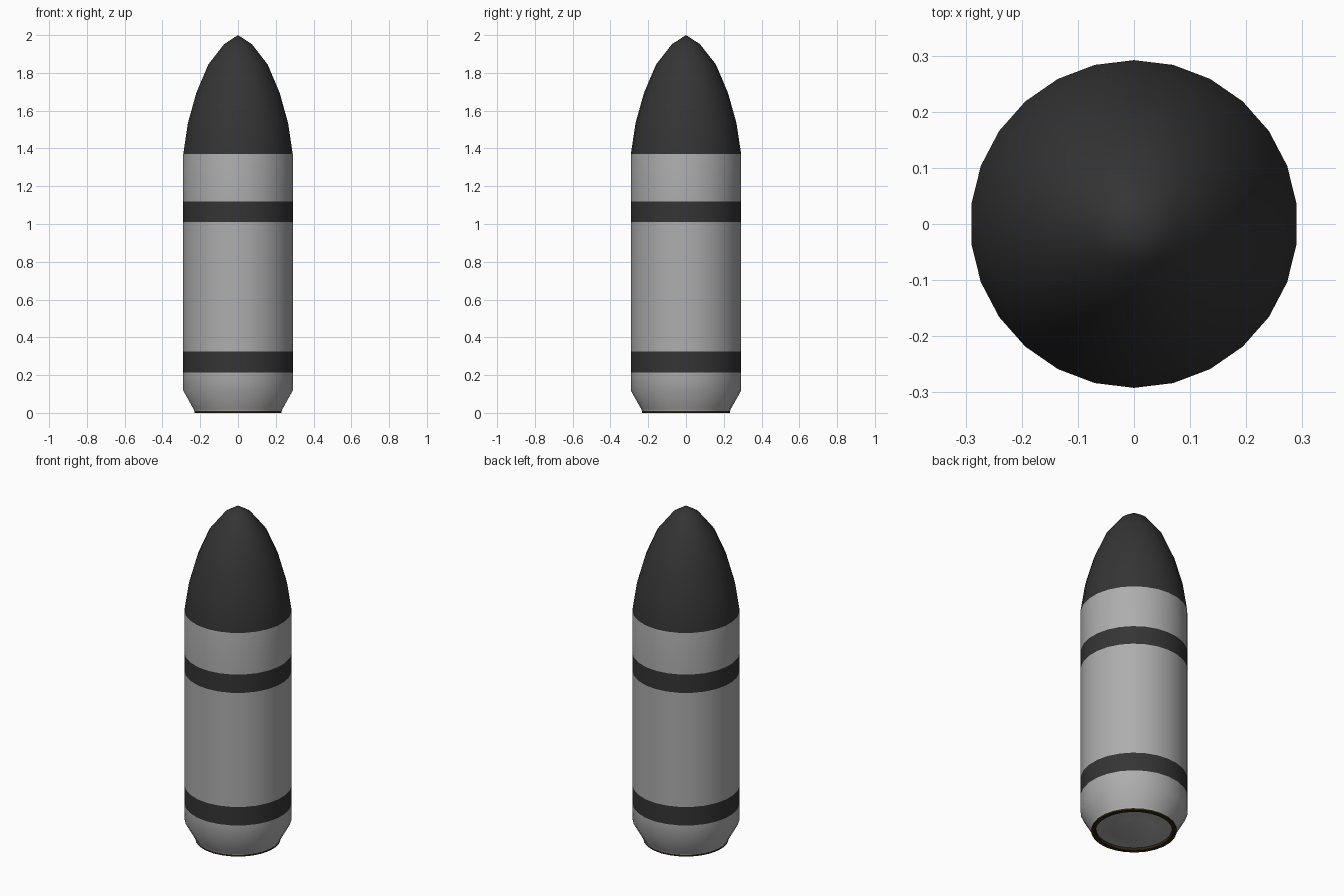
import bpy, bmesh, math

if "Cube" in bpy.data.objects:
    bpy.data.objects.remove(bpy.data.objects["Cube"])

SIDES = 26


def material(name, rgb):
    m = bpy.data.materials.new(name)
    m.diffuse_color = (*rgb, 1.0)
    m.use_nodes = True
    m.node_tree.nodes["Principled BSDF"].inputs["Base Color"].default_value = m.diffuse_color
    return m


GREY = material("shell grey", (0.42, 0.42, 0.42))
DARK = material("charcoal", (0.035, 0.035, 0.035))
BROWN = material("dark brown", (0.03, 0.02, 0.006))


def lathe(name, profile, mats, rule=lambda r, z: 0):
    """Revolve (radius, z) points about z; rule picks the material per band midpoint."""
    bm = bmesh.new()
    rings = []
    for r, z in profile:
        if r == 0:
            rings.append([bm.verts.new((0, 0, z))] * SIDES)
        else:
            rings.append([bm.verts.new((r * math.sin(math.tau * k / SIDES),
                                        r * math.cos(math.tau * k / SIDES), z))
                          for k in range(SIDES)])
    for (p, q), lo, hi in zip(zip(profile, profile[1:]), rings, rings[1:]):
        for k in range(SIDES):
            j = (k + 1) % SIDES
            loop = list(dict.fromkeys((lo[j], lo[k], hi[k], hi[j])))
            f = bm.faces.new(loop)
            f.material_index = rule((p[0] + q[0]) / 2, (p[1] + q[1]) / 2)
    bm.normal_update()
    me = bpy.data.meshes.new(name)
    bm.to_mesh(me)
    bm.free()
    for m in mats:
        me.materials.append(m)
    ob = bpy.data.objects.new(name, me)
    bpy.context.collection.objects.link(ob)
    bpy.context.view_layer.objects.active = ob
    ob.select_set(True)
    bpy.ops.object.shade_smooth_by_angle(angle=math.radians(35))
    ob.select_set(False)
    return ob


# Shell: underside with shallow centre cap, rim, tapered foot, banded wall, pointed nose
R = 0.292
profile = [(0, 0.008), (0.115, 0.008), (0.133, 0.014), (0.207, 0.014),
           (0.210, 0.0), (0.233, 0.0), (0.233, 0.010), (0.237, 0.020),
           (R, 0.118), (R, 0.214), (R, 0.325), (R, 1.01), (R, 1.12), (R, 1.37),
           (0.267, 1.535), (0.222, 1.695), (0.158, 1.845), (0.074, 1.952), (0, 2.0)]


def shell_colour(r, z):
    if 0.2 < r < 0.236 and z < 0.012 and r > 0.2075:
        return 2
    dark = z > 1.37 or 1.01 < z < 1.12 or 0.214 < z < 0.325
    return 1 if dark else 0


lathe("shell", profile, [GREY, DARK, BROWN], shell_colour)
